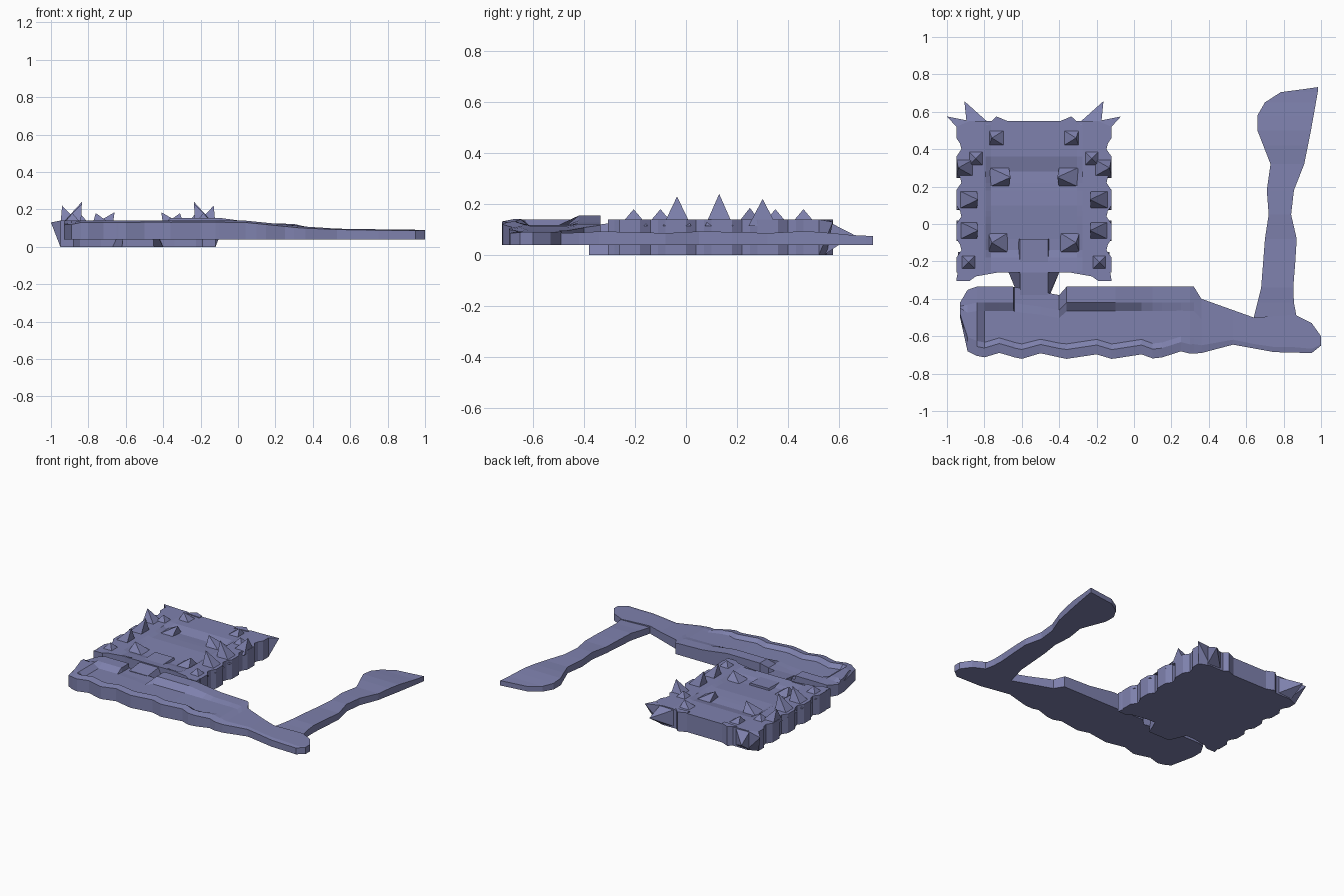
import bpy, bmesh
from math import sin, pi

if "Cube" in bpy.data.objects:
    bpy.data.objects.remove(bpy.data.objects["Cube"])

mat = bpy.data.materials.new("slate violet")
mat.diffuse_color = (0.21, 0.22, 0.42, 1)
mat.use_nodes = True
mat.node_tree.nodes["Principled BSDF"].inputs["Base Color"].default_value = mat.diffuse_color
CX = -0.535  # mirror line of the rocky block


def finish(name, bm):
    bmesh.ops.recalc_face_normals(bm, faces=bm.faces)
    me = bpy.data.meshes.new(name)
    bm.to_mesh(me)
    bm.free()
    me.materials.append(mat)
    ob = bpy.data.objects.new(name, me)
    bpy.context.collection.objects.link(ob)


def loft(name, sections):
    """Skin closed sections and cap both ends."""
    bm = bmesh.new()
    rings = [[bm.verts.new(p) for p in s] for s in sections]
    n = len(rings[0])
    for a, b in zip(rings, rings[1:]):
        for i in range(n):
            j = (i + 1) % n
            bm.faces.new((a[i], a[j], b[j], b[i]))
    bm.faces.new(rings[0])
    bm.faces.new(rings[-1])
    finish(name, bm)


def spike(name, base, apex):
    bm = bmesh.new()
    vs = [bm.verts.new(p) for p in base]
    top = bm.verts.new(apex)
    bm.faces.new(vs)
    for i in range(len(vs)):
        bm.faces.new((vs[i], vs[(i + 1) % len(vs)], top))
    finish(name, bm)


def at(keys, t):
    """Straight-line interpolation through (t, value) keys."""
    for (a, u), (b, v) in zip(keys, keys[1:]):
        if t <= b:
            return u + (v - u) * max(0, (t - a) / (b - a))
    return keys[-1][1]


# rocky block: walls are notched at regular steps, floor has a shallow trough
floor = [(-.2, .138), (-.16, .12), (-.08, .12), (.1, .13), (.2, .125), (.3, .115),
         (.355, .135), (.55, .135)]
rows = []
for k in range(5):
    y = -.26 + .18 * k
    rows += [(y, .415), (y + .08, .415), (y + .12, .388), (y + .15, .395)]
rows = rows[:-3] + [(.52, .415), (.55, .345)]
sections = []
for y, w in rows:
    f = at(floor, y)
    half = [(w, 0), (w, .14), (.26, .14), (.23, f)]
    sections.append([(CX - d, y, z) for d, z in half] +
                    [(CX + d, y, z) for d, z in reversed(half)])
loft("rocky_block", sections)

for s, side in ((-1, "left"), (1, "right")):
    def X(d):
        return CX + s * d

    # front wing and bump on the back wall
    loft("front_wing_" + side, [
        [(X(a), y, 0), (X(b), y, 0), (X(b), y, .14), (X(a), y, .14)]
        for y, a, b in ((-.305, .345, .415), (-.28, .31, .412), (-.25, .14, .405))])
    loft("back_bump_" + side, [
        [(X(.25), .53, z), (X(.20), .575, z), (X(.14), .55, z), (X(.14), .52, z)]
        for z in (0, .14)])

    # flared corner spikes
    for part, a, b, apex in (("back", (.23, .53), (.36, .54), (.372, .657, .08)),
                             ("side", (.415, .52), (.34, .55), (.465, .575, .13))):
        base = [(X(d), y, z) for (d, y), z in ((a, 0), (b, 0), (b, .14), (a, .14))]
        spike(f"{part}_corner_spike_{side}", base, (X(apex[0]), apex[1], apex[2]))

    # upright spikes: centre, apex offset, apex height
    for i, (d, y, ax, z) in enumerate((
            (.36, .30, .405, .22), (.36, .13, .30, .24), (.36, -.035, .30, .23),
            (.35, -.205, .35, .18), (.31, .35, .31, .18), (.19, .46, .225, .18),
            (.19, .25, .125, .185), (.19, -.10, .225, .18))):
        spike(f"upright_spike_{side}_{i}",
              [(X(d + u * .055), y + v * .055, .115)
               for u, v in ((-1, -1), (1, -1), (1, 1), (-1, 1))], (X(ax), y, z))

# neck joining block and road
loft("neck", [
    [(CX - b, y, 0), (CX - .075, y, z), (CX + .075, y, z), (CX + b, y, 0)]
    for y, b, z in ((-.38, .085, .115), (-.26, .135, .13), (-.08, .12, .135))])

# wide road: outlines and heights along x
front = [(-.93, -.50), (-.89, -.68), (-.84, -.705), (.1, -.705), (.36, -.69), (.53, -.645),
         (.75, -.685), (.95, -.69), (1, -.65)]
back = [(-.93, -.42), (-.89, -.352), (-.84, -.335), (-.65, -.335), (-.40, -.38), (-.36, -.335),
        (.32, -.335), (.36, -.40), (.64, -.50), (.86, -.485), (.95, -.53), (1, -.60)]
rim = [(-.93, .12), (-.84, .14), (-.12, .142), (.04, .14), (.36, .108), (.53, .097), (1, .09)]
trough = [(-.84, .14), (-.80, .112), (-.1, .118), (.3, .115), (.36, .108), (.53, .097), (1, .09)]
rear = [(-.93, .12), (-.84, .14), (-.645, .14), (-.64, .11), (-.40, .114), (-.36, .155),
        (-.1, .155), (.1, .128), (.3, .122), (.36, .108), (.53, .097), (1, .09)]
xs = sorted({round(x, 3) for c in (front, back, rim, trough, rear) for x, v in c}
            | {-.91, -.72, -.6, -.5, -.2, .15, .25, .44, .985})
sections = []
for x in xs:
    yf, yb = at(front, x), at(back, x)
    if -.84 < x < .3:
        yf -= .016 * sin((x + .66) * 2 * pi / .24)
    zf, fl, zb = at(rim, x), at(trough, x), at(rear, x)
    k = min(1, (yb - yf) / .35)
    sections.append([(x, yf, .04), (x, yf, zf - .01 * k), (x, yf + .05 * k, zf),
                     (x, yf + .08 * k, fl), (x, yb - .13 * k, fl), (x, yb - .085 * k, zb),
                     (x, yb, zb), (x, yb, .04)])
loft("wide_road", sections)

# narrow branch: left and right edges along y, gently wavy top
left = [(-.5, .64), (-.34, .68), (-.08, .70), (.05, .72), (.18, .71), (.32, .73), (.5, .66),
        (.58, .66), (.65, .70), (.705, .785), (.72, .90)]
right = [(-.5, .87), (-.42, .855), (-.3, .85), (-.18, .865), (-.08, .87), (.05, .84), (.18, .855),
         (.32, .91), (.52, .95), (.72, .985)]
sections = []
for y in (-.5, -.42, -.34, -.2, -.08, .05, .18, .32, .42, .5, .58, .65, .705, .72):
    z = .09 + .004 * sin(y * 16) - max(0, y - .45) * .04
    yr = y + (.012 if y == .72 else 0)
    sections.append([(at(left, y), y, .04), (at(left, y), y, z),
                     (at(right, y), yr, z), (at(right, y), yr, .04)])
loft("narrow_branch", sections)
